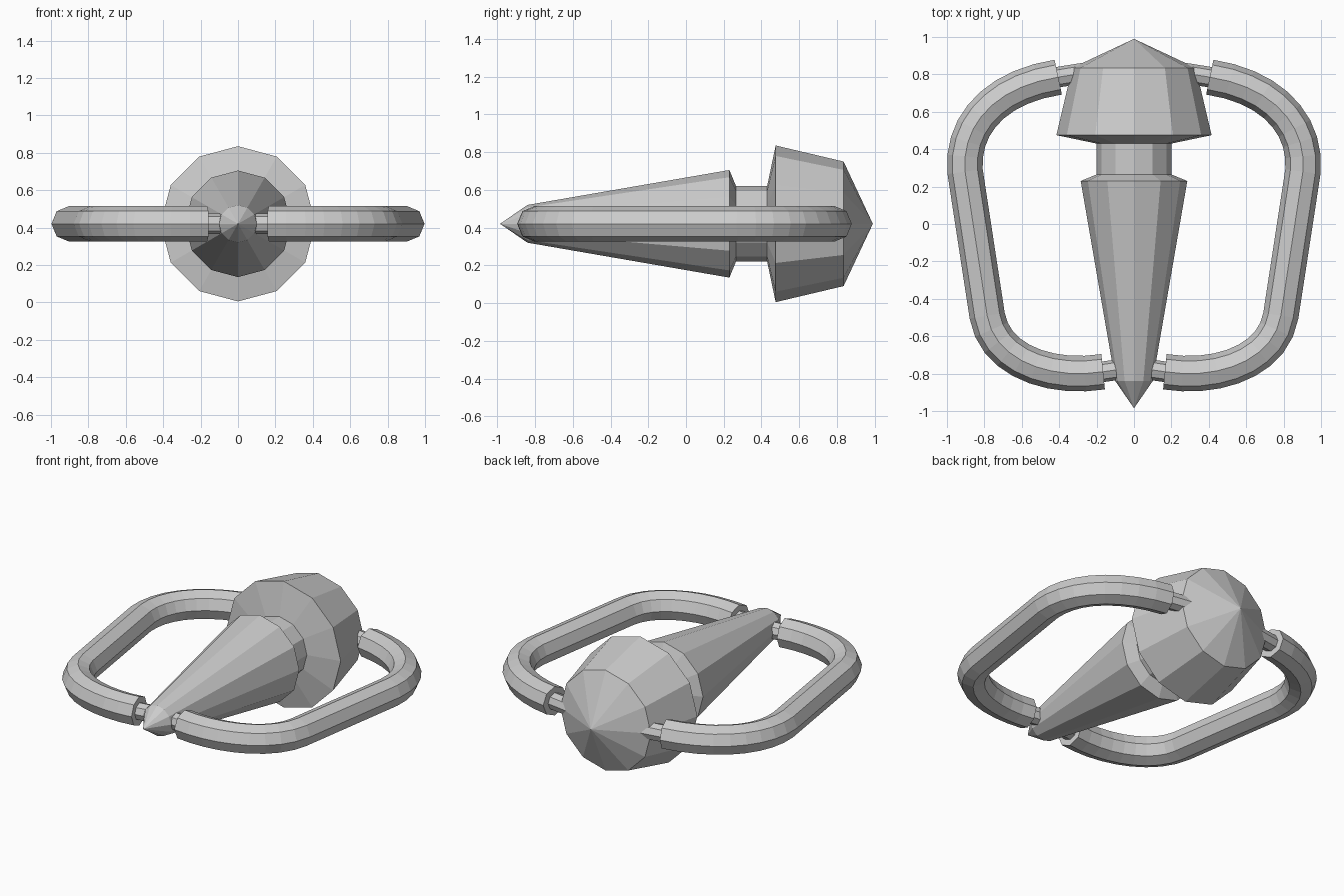
import bpy
import bmesh
from math import sin, cos, tau
from mathutils import Vector
from mathutils.geometry import interpolate_bezier

if "Cube" in bpy.data.objects:
    bpy.data.objects.remove(bpy.data.objects["Cube"], do_unlink=True)

AXIS_Z = 0.42

grey = bpy.data.materials.new("plain grey")
grey.use_nodes = True
grey.diffuse_color = (0.6, 0.6, 0.6, 1)
grey.node_tree.nodes["Principled BSDF"].inputs["Base Color"].default_value = grey.diffuse_color


def finish(name, bm):
    """Turn a bmesh into a flat-shaded grey object."""
    bmesh.ops.recalc_face_normals(bm, faces=bm.faces)
    mesh = bpy.data.meshes.new(name)
    bm.to_mesh(mesh)
    bm.free()
    mesh.materials.append(grey)
    obj = bpy.data.objects.new(name, mesh)
    bpy.context.collection.objects.link(obj)
    return obj


def lathe(name, profile, sides):
    """Closed solid turned about the y axis from (y, radius) pairs."""
    bm = bmesh.new()
    rings = []
    for y, r in profile:
        count = sides if r else 1
        rings.append([bm.verts.new((r * sin(tau * i / sides), y, AXIS_Z + r * cos(tau * i / sides)))
                      for i in range(count)])
    for a, b in zip(rings, rings[1:]):
        for i in range(sides):
            j = (i + 1) % sides
            corners = [a[i % len(a)], a[j % len(a)], b[j % len(b)], b[i % len(b)]]
            bm.faces.new(list(dict.fromkeys(corners)))
    return finish(name, bm)


def tube(name, path, radius, sides=8):
    """Capped tube along a path in the horizontal plane, mirrored to both sides."""
    bm = bmesh.new()
    rings = []
    for k, p in enumerate(path):
        along = (path[min(k + 1, len(path) - 1)] - path[max(k - 1, 0)]).normalized()
        side = along.cross(Vector((0, 0, 1)))
        rings.append([bm.verts.new(p + radius * (side * cos(tau * i / sides)
                                                 + Vector((0, 0, sin(tau * i / sides)))))
                      for i in range(sides)])
    for a, b in zip(rings, rings[1:]):
        for i in range(sides):
            j = (i + 1) % sides
            bm.faces.new((a[i], a[j], b[j], b[i]))
    bm.faces.new(rings[0])
    bm.faces.new(rings[-1])
    obj = finish(name, bm)
    obj.modifiers.new("mirror", 'MIRROR').use_mirror_merge = False
    return obj


def at(x, y):
    return Vector((x, y, AXIS_Z))


# Pointed body, neck and head in one turned piece
lathe("spindle_body", [(-0.985, 0), (-0.84, 0.10), (0.23, 0.285), (0.265, 0.20),
                       (0.43, 0.20), (0.475, 0.415), (0.835, 0.33), (0.99, 0)], 12)

# Bent side handles: upper bend, straight run, lower bend
upper = interpolate_bezier(at(0.405, 0.785), at(0.74, 0.735), at(0.925, 0.53), at(0.903, 0.28), 10)
lower = interpolate_bezier(at(0.785, -0.49), at(0.745, -0.73), at(0.45, -0.835), at(0.165, -0.79), 10)
tube("side_handles", upper + lower, 0.095)

# Thin pegs joining the handles to the body
tube("upper_pegs", [at(0.22, 0.815), at(0.45, 0.778)], 0.055)
tube("lower_pegs", [at(0.04, -0.772), at(0.22, -0.798)], 0.055)
